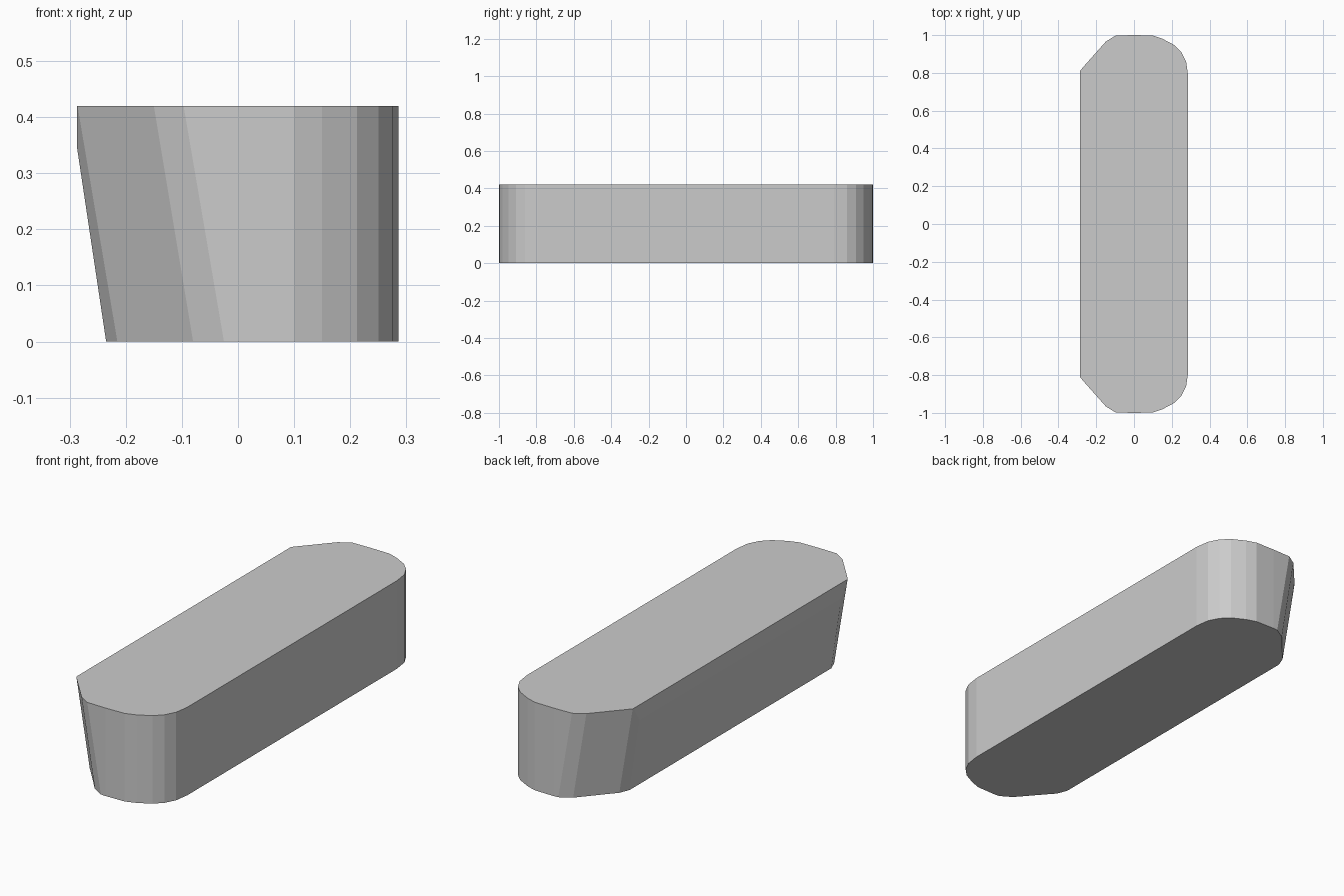
import bpy, bmesh

if "Cube" in bpy.data.objects:
    bpy.data.objects.remove(bpy.data.objects["Cube"])

HEIGHT = 0.42
LEFT_LIMIT = -0.287

# Half outline, right to left: (bottom x, top x, y). The left side leans outward.
PROFILE = [
    (0.286, 0.286, 0.79), (0.276, 0.276, 0.86), (0.25, 0.25, 0.91),
    (0.212, 0.212, 0.948), (0.15, 0.15, 0.981), (0.10, 0.10, 0.998),
    (0.0, 0.0, 1.0), (-0.025, -0.097, 0.998), (-0.08, -0.15, 0.965),
    (-0.195, -0.268, 0.832), (-0.215, -0.286, 0.81), (-0.235, -0.298, 0.76),
]
outline = PROFILE + [(b, t, -y) for b, t, y in reversed(PROFILE)]

# Leaning rounded block
bm = bmesh.new()
bottom = [bm.verts.new((b, y, 0)) for b, t, y in outline]
top = [bm.verts.new((t, y, HEIGHT)) for b, t, y in outline]
bm.faces.new(bottom)
bm.faces.new(top)
n = len(outline)
for i in range(n):
    j = (i + 1) % n
    bm.faces.new((bottom[i], bottom[j], top[j], top[i]))

# Trim the upper left overhang to a vertical face
geom = bm.verts[:] + bm.edges[:] + bm.faces[:]
cut = bmesh.ops.bisect_plane(bm, geom=geom, plane_co=(LEFT_LIMIT, 0, 0),
                             plane_no=(-1, 0, 0), clear_outer=True)
edges = [e for e in cut["geom_cut"] if isinstance(e, bmesh.types.BMEdge)]
bmesh.ops.holes_fill(bm, edges=edges, sides=0)
bmesh.ops.recalc_face_normals(bm, faces=bm.faces[:])

mesh = bpy.data.meshes.new("rounded_block")
bm.to_mesh(mesh)
bm.free()
block = bpy.data.objects.new("rounded_block", mesh)
bpy.context.collection.objects.link(block)
